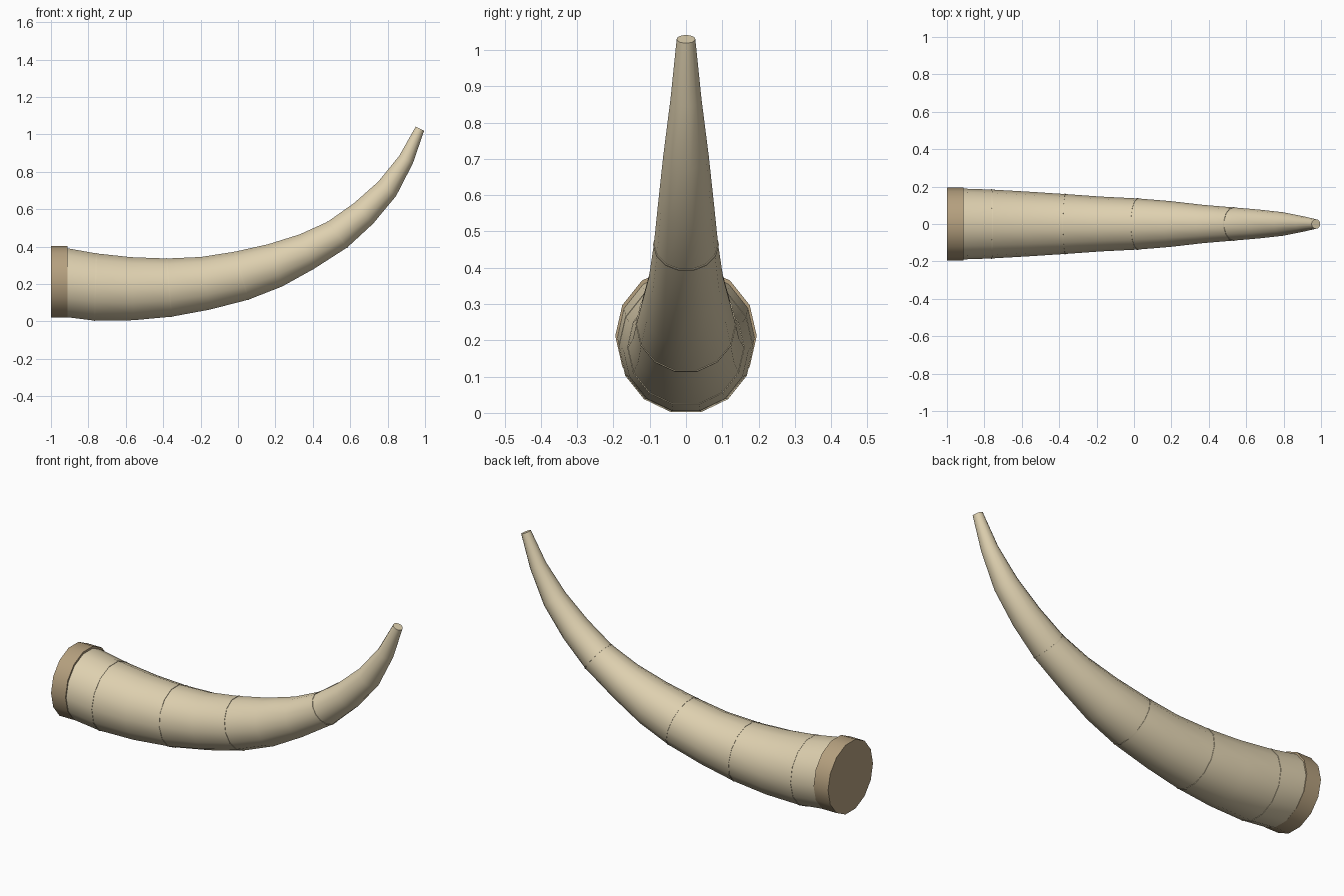
import bpy, bmesh, math
from mathutils import Vector

if "Cube" in bpy.data.objects:
    bpy.data.objects.remove(bpy.data.objects["Cube"])

SIDES = 14


def material(name, rgb):
    m = bpy.data.materials.new(name)
    m.diffuse_color = (*rgb, 1)
    m.use_nodes = True
    m.node_tree.nodes["Principled BSDF"].inputs["Base Color"].default_value = m.diffuse_color
    return m


ivory = material("ivory", (0.73, 0.63, 0.43))
tan = material("tan", (0.46, 0.35, 0.21))


def tube(name, rings, mat):
    """Skin a closed tube through rings given as (centre, half height vector)."""
    bm = bmesh.new()
    loops = []
    for c, n in rings:
        r = n.length
        loops.append([bm.verts.new(c + Vector((0, r * math.cos(a), 0)) + n * math.sin(a))
                      for a in (2 * math.pi * i / SIDES for i in range(SIDES))])
    for a, b in zip(loops, loops[1:]):
        for i in range(SIDES):
            j = (i + 1) % SIDES
            bm.faces.new((a[i], a[j], b[j], b[i]))
    bm.faces.new(loops[0])
    bm.faces.new(loops[-1])
    bmesh.ops.recalc_face_normals(bm, faces=bm.faces)
    me = bpy.data.meshes.new(name)
    bm.to_mesh(me)
    bm.free()
    me.materials.append(mat)
    ob = bpy.data.objects.new(name, me)
    bpy.context.collection.objects.link(ob)
    bpy.ops.object.select_all(action='DESELECT')
    ob.select_set(True)
    bpy.context.view_layer.objects.active = ob
    bpy.ops.object.shade_smooth_by_angle(angle=math.radians(35))
    return ob


# Horn profile: upper x, z and lower x, z of every ring
profile = [
    (-0.930, 0.394, -0.930, 0.024),
    (-0.757, 0.363, -0.767, 0.004),
    (-0.570, 0.343, -0.560, 0.006),
    (-0.382, 0.336, -0.355, 0.025),
    (-0.200, 0.344, -0.150, 0.063),
    (-0.019, 0.372, 0.056, 0.116),
    (0.160, 0.412, 0.235, 0.186),
    (0.330, 0.465, 0.405, 0.280),
    (0.480, 0.533, 0.584, 0.395),
    (0.620, 0.632, 0.722, 0.522),
    (0.750, 0.747, 0.845, 0.670),
    (0.862, 0.885, 0.935, 0.845),
    (0.950, 1.041, 0.995, 1.019),
]
flat = math.cos(math.pi / SIDES)
rings = []
for ux, uz, lx, lz in profile:
    up, low = Vector((ux, 0, uz)), Vector((lx, 0, lz))
    rings.append(((up + low) / 2, (up - low) / (2 * flat)))
tube("horn", rings, ivory)

# Fine growth ridges
for k, i in enumerate((1, 3, 5, 8)):
    c, n = rings[i]
    along = Vector((n.z, 0, -n.x)).normalized() * 0.003
    n = n * (1 + 0.002 / n.length)
    tube(f"growth_ridge_{k + 1}", [(c - along, n), (c + along, n)], ivory)

# Collar at the wide end
up = Vector((0, 0, 0.195))
tube("collar", [(Vector((x, 0, 0.212)), up) for x in (-1.0, -0.912)], tan)
